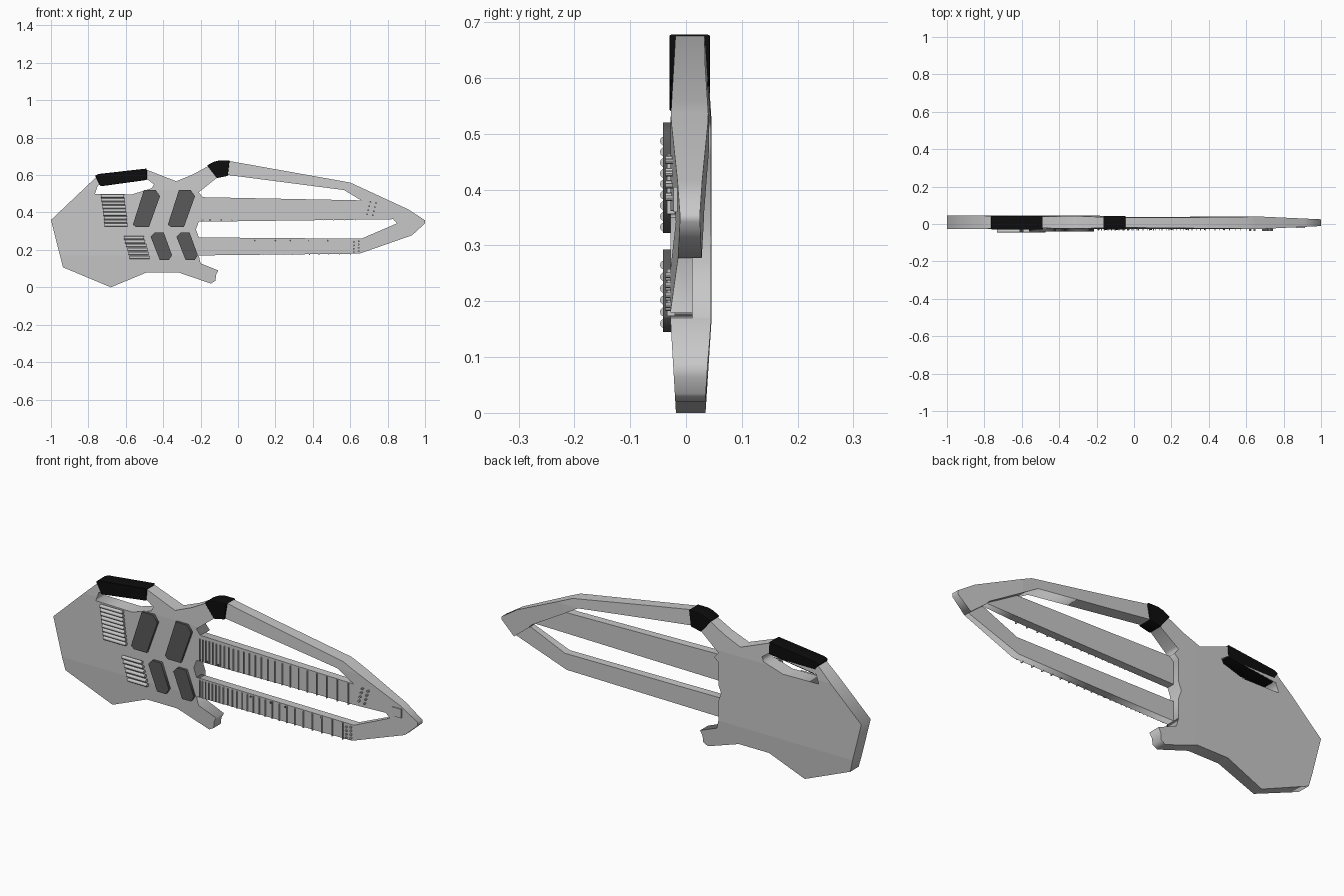
import bpy, bmesh, math
from mathutils import Matrix, Vector

if "Cube" in bpy.data.objects:
    bpy.data.objects.remove(bpy.data.objects["Cube"])


def material(name, rgb):
    m = bpy.data.materials.new(name)
    m.diffuse_color = (*rgb, 1)
    m.use_nodes = True
    m.node_tree.nodes["Principled BSDF"].inputs["Base Color"].default_value = m.diffuse_color
    return m


GREY = material("light_grey", (0.58, 0.58, 0.58))
DARK = material("dark_grey", (0.10, 0.10, 0.10))
BLACK = material("black", (0.004, 0.004, 0.004))


def add_object(name, bm, mat):
    bmesh.ops.recalc_face_normals(bm, faces=bm.faces)
    me = bpy.data.meshes.new(name)
    bm.to_mesh(me)
    bm.free()
    me.materials.append(mat)
    ob = bpy.data.objects.new(name, me)
    bpy.context.collection.objects.link(ob)
    return ob


def front_y(x, z):
    # front skin leans back at the top, the bottom and the tip
    s = max(0.17 - z, z - 0.52, 0) / 0.17
    t = max(0, (x - 0.65) / 0.35)
    return -0.028 + max(0.010 * s, 0.017 * t)


def back_y(x, z):
    s = max(0.17 - z, z - 0.52, 0) / 0.17
    t = max(0, (x - 0.65) / 0.35)
    base = 0.046 - 0.005 * min(1, max(0, (x + 0.3) / 0.5))
    return base - max(0.011 * s, 0.016 * t)


def slab(name, loops, mat, front, back):
    """Filled outline with holes, given depth by two functions of x and z."""
    cu = bpy.data.curves.new(name, 'CURVE')
    cu.dimensions, cu.fill_mode, cu.extrude = '2D', 'BOTH', 0.5
    for pts in loops:
        sp = cu.splines.new('POLY')
        sp.points.add(len(pts) - 1)
        for p, (x, z) in zip(sp.points, pts):
            p.co = (x, z, 0, 1)
        sp.use_cyclic_u = True
    tmp = bpy.data.objects.new(name + "_tmp", cu)
    bpy.context.collection.objects.link(tmp)
    dg = bpy.context.evaluated_depsgraph_get()
    me = bpy.data.meshes.new_from_object(tmp.evaluated_get(dg))
    bm = bmesh.new()
    bm.from_mesh(me)
    bpy.data.objects.remove(tmp)
    bpy.data.curves.remove(cu)
    bpy.data.meshes.remove(me)
    bmesh.ops.remove_doubles(bm, verts=bm.verts, dist=1e-5)
    for co, no in (((0, .17, 0), (0, 1, 0)), ((0, .52, 0), (0, 1, 0)), ((.65, 0, 0), (1, 0, 0)),
                   ((-.3, 0, 0), (1, 0, 0)), ((.2, 0, 0), (1, 0, 0))):
        bmesh.ops.bisect_plane(bm, geom=bm.verts[:] + bm.edges[:] + bm.faces[:],
                               plane_co=co, plane_no=no)
    for v in bm.verts:
        x, z, d = v.co
        v.co = (x, front(x, z) if d > 0 else back(x, z), z)
    return add_object(name, bm, mat)


def const(v):
    return lambda x, z: v


def box(bm, x0, x1, y0, y1, z0, z1):
    m = Matrix.Translation(((x0 + x1) / 2, (y0 + y1) / 2, (z0 + z1) / 2))
    bmesh.ops.create_cube(bm, size=1, matrix=m @ Matrix.Diagonal((x1 - x0, y1 - y0, z1 - z0, 1)))


def rod(bm, a, b, r, n=12):
    a, b = Vector(a), Vector(b)
    m = Matrix.Translation((a + b) / 2) @ (b - a).to_track_quat('Z', 'Y').to_matrix().to_4x4()
    bmesh.ops.create_cone(bm, cap_ends=True, segments=n, radius1=r, radius2=r,
                          depth=(b - a).length, matrix=m)


# body, upper horn and long top rail down to the tip
outline = [(-1, .36), (-.755, .592), (-.487, .628), (-.33, .567), (-.24, .604), (-.16, .648),
           (-.11, .675), (-.045, .675), (.6, .56), (.91, .417), (1, .358), (1, .342), (.93, .278),
           (.85, .342), (.83, .364), (.658, .465), (.567, .52), (-.05, .60), (-.11, .588),
           (-.21, .508), (-.187, .48), (-.21, .46), (-.21, .35), (-.225, .31), (-.21, .267),
           (-.21, .17), (-.20, .128), (-.105, .09), (-.118, .064), (-.12, .035), (-.145, .02),
           (-.32, .08), (-.487, .08), (-.68, 0), (-.936, .107)]
grip_hole = [(-.765, .50), (-.75, .545), (-.487, .578), (-.45, .552), (-.46, .53), (-.567, .497)]
slab("body_and_top_rail", [outline, grip_hole], GREY, front_y, back_y)

# thinner necks
slab("upper_neck", [[(-.25, .483), (.658, .465), (.83, .364), (-.25, .35)]], GREY, front_y, const(.012))
slab("lower_neck", [[(-.25, .267), (.66, .26), (.85, .342), (.93, .278), (.65, .18), (-.25, .17)]],
     GREY, front_y, const(.012))

# black wraps on the hand grip and the horn
wraps = {"grip_wrap": [(-.765, .597), (-.745, .606), (-.488, .635), (-.487, .574), (-.735, .54)],
         "horn_wrap": [(-.165, .652), (-.13, .671), (-.1, .678), (-.045, .678), (-.055, .596), (-.112, .584)]}
for name, pts in wraps.items():
    ob = slab(name, [pts], BLACK, const(-.03), const(.043))
    bv = ob.modifiers.new("round", 'BEVEL')
    bv.width, bv.segments, bv.limit_method = .004, 2, 'ANGLE'

# pickup plates
large = [(-.562, .335), (-.503, .52), (-.44, .52), (-.417, .487), (-.476, .322), (-.545, .322)]
small = [(-.467, .27), (-.445, .293), (-.397, .293), (-.353, .172), (-.37, .145), (-.418, .145)]
for name, pts, dx in (("pickup_upper_left", large, 0), ("pickup_upper_right", large, .187),
                      ("pickup_lower_left", small, 0), ("pickup_lower_right", small, .138)):
    slab(name, [[(x + dx, z) for x, z in pts]], DARK, const(-.041), const(-.025))

# bridges made of stacked round bars on thin feet
for name, n, z0, z1, xa, xb, w in (("upper_bridge", 9, .487, .333, -.732, -.713, .123),
                                   ("lower_bridge", 6, .265, .160, -.610, -.580, .108)):
    bm = bmesh.new()
    for i in range(n):
        t = i / (n - 1)
        x, z = xa + (xb - xa) * t, z0 + (z1 - z0) * t
        rod(bm, (x, -.038, z), (x + w, -.038, z), .0085)
        box(bm, x + .004, x + w - .004, -.036, -.025, z - .004, z + .004)
    ob = add_object(name, bm, GREY)
    bpy.context.view_layer.objects.active = ob
    ob.select_set(True)
    bpy.ops.object.shade_smooth_by_angle(angle=math.radians(35))
    ob.select_set(False)

# frets, closer together towards the body
for name, nut, z0, z1 in (("upper_frets", .63, .356, .464), ("lower_frets", .60, .174, .258)):
    bm = bmesh.new()
    scale = (nut + .19) / .75
    for i in range(25):
        x = nut - scale * (1 - 2 ** (-i / 12))
        box(bm, x - .002, x + .002, -.034, -.02, z0, z1)
    add_object(name, bm, GREY)

# tuning pegs and inlay dots
bm = bmesh.new()
for i in range(4):
    for x, z in ((.69 + .006 * i, .39 + .022 * i), (.72 + .006 * i, .385 + .022 * i),
                 (.62, .188 + .018 * i), (.645, .193 + .018 * i)):
        rod(bm, (x, -.037, z), (x, -.015, z), .005, 8)
add_object("tuning_pegs", bm, GREY)
bm = bmesh.new()
for x, z in [(v, .36) for v in (-.19, -.15, -.09, -.03)] + [(v, .25) for v in (.09, .2, .28, .38, .48)]:
    rod(bm, (x, -.031, z), (x, -.025, z), .005, 8)
add_object("inlay_dots", bm, DARK)

# plain plate on the headstock
bm = bmesh.new()
box(bm, .865, .915, -.022, -.012, .36, .405)
add_object("headstock_plate", bm, GREY)
